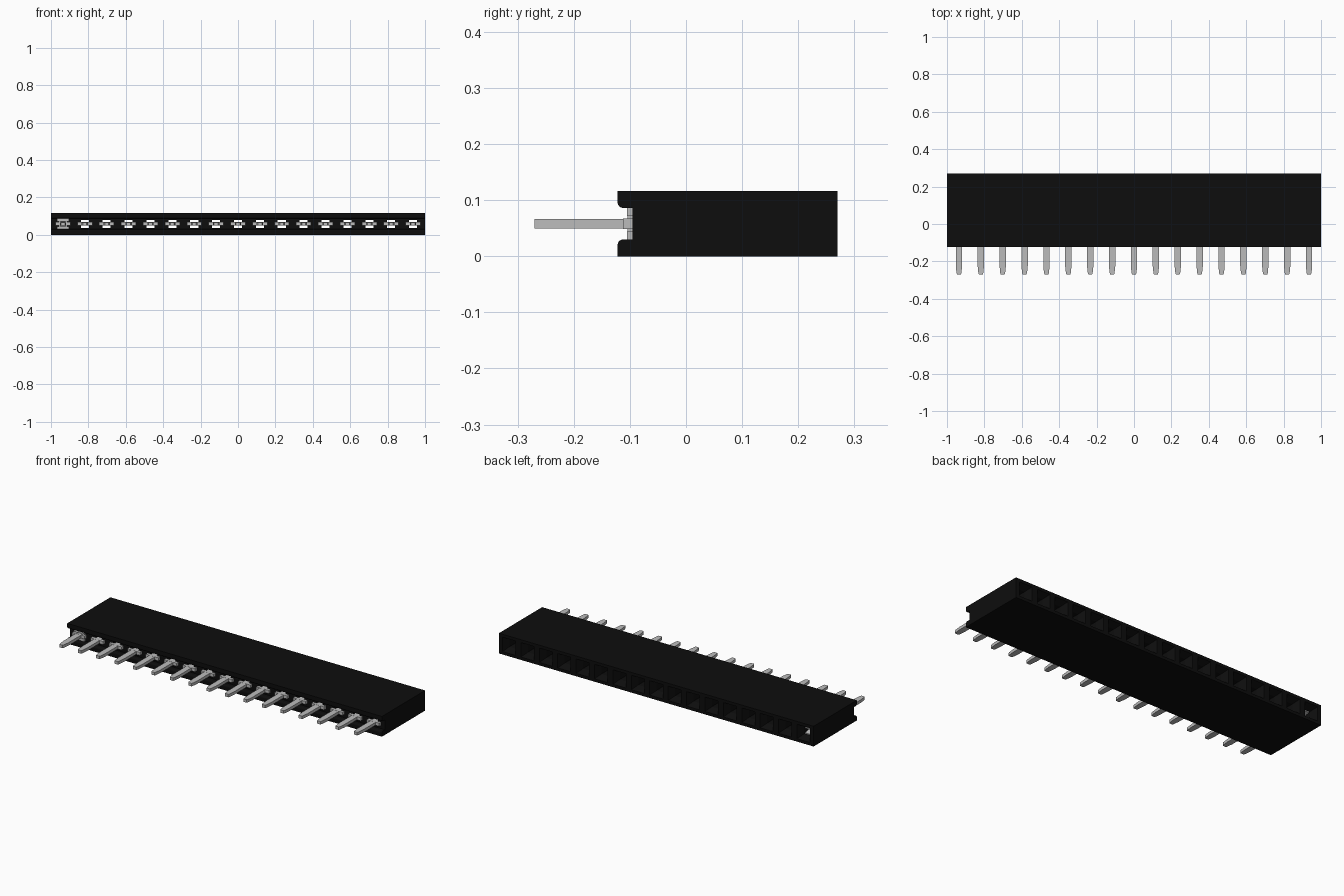
import bpy, bmesh, math

cube = bpy.data.objects.get("Cube")
if cube:
    bpy.data.objects.remove(cube, do_unlink=True)

COUNT = 17
PITCH = 0.117
MID = 0.058          # height of the pin row
xs = [(i - (COUNT - 1) / 2) * PITCH for i in range(COUNT)]


def material(name, value):
    m = bpy.data.materials.new(name)
    m.use_nodes = True
    colour = (value, value, value, 1)
    m.diffuse_color = colour
    m.node_tree.nodes["Principled BSDF"].inputs["Base Color"].default_value = colour
    return m


black = material("black plastic", 0.004)
metal = material("grey metal", 0.5)


def finish(bm, name, mat):
    bmesh.ops.recalc_face_normals(bm, faces=bm.faces)
    mesh = bpy.data.meshes.new(name)
    bm.to_mesh(mesh)
    bm.free()
    mesh.materials.append(mat)
    ob = bpy.data.objects.new(name, mesh)
    bpy.context.collection.objects.link(ob)
    return ob


def loft(bm, x, sections):
    """Rectangular tube along y; each section is (y, half width, z centre, half height)."""
    rings = []
    for y, w, z, h in sections:
        rings.append([bm.verts.new((x + a * w, y, z + b * h))
                      for a, b in ((-1, -1), (1, -1), (1, 1), (-1, 1))])
    for r, s in zip(rings, rings[1:]):
        for i in range(4):
            j = (i + 1) % 4
            bm.faces.new((r[i], r[j], s[j], s[i]))
    bm.faces.new(rings[0])
    bm.faces.new(rings[-1])


# Housing: side profile with a rounded front channel, extruded along x
FRONT, WALL, BACK, LIP, R = -0.122, -0.095, 0.27, 0.03, 0.01
half = [(BACK, 0), (FRONT, 0)]
for k in range(5):
    a = k * math.pi / 8
    half.append((FRONT + R - R * math.cos(a), LIP - R + R * math.sin(a)))
half.append((WALL, LIP))
profile = half + [(y, 2 * MID - z) for y, z in reversed(half)]

bm = bmesh.new()
end = bm.faces.new([bm.verts.new((-1, y, z)) for y, z in profile])
new = bmesh.ops.extrude_face_region(bm, geom=[end])["geom"]
bmesh.ops.translate(bm, vec=(2, 0, 0),
                    verts=[v for v in new if isinstance(v, bmesh.types.BMVert)])
housing = finish(bm, "housing", black)

# Through sockets with a flared mouth at the back
bm = bmesh.new()
for x in xs:
    loft(bm, x, [(-0.15, 0.0215, MID, 0.0215), (0.235, 0.0215, MID, 0.0215),
                 (0.28, 0.047, MID, 0.047)])
cutter = finish(bm, "socket_cutter", black)
cutter.hide_render = True
mod = housing.modifiers.new("sockets", "BOOLEAN")
mod.operation = "DIFFERENCE"
mod.solver = "EXACT"
mod.object = cutter
bpy.context.view_layer.objects.active = housing
bpy.ops.object.modifier_apply(modifier=mod.name)
bpy.data.objects.remove(cutter, do_unlink=True)

# Flat pins with tapered tips and wide shoulders in the channel
for i, x in enumerate(xs):
    bm = bmesh.new()
    loft(bm, x, [(-0.27, 0.010, MID, 0.0085), (-0.262, 0.013, MID, 0.0085),
                 (-0.225, 0.017, MID, 0.0085), (-0.08, 0.017, MID, 0.0085)])
    loft(bm, x, [(-0.112, 0.04, MID, 0.009), (WALL, 0.04, MID, 0.009)])
    finish(bm, f"pin_{i + 1}", metal)

# Spring contact fitted to the first socket: cross bars, posts and pinched arms
bm = bmesh.new()
for s in (-1, 1):
    loft(bm, xs[0], [(-0.105, 0.032, MID + s * 0.021, 0.007),
                     (WALL, 0.032, MID + s * 0.021, 0.007)])
    loft(bm, xs[0] + s * 0.017, [(-0.104, 0.004, MID, 0.018), (WALL, 0.004, MID, 0.018)])
    loft(bm, xs[0], [(-0.1, 0.018, MID + s * 0.017, 0.003),
                     (0.05, 0.018, MID + s * 0.017, 0.003),
                     (0.18, 0.015, MID + s * 0.005, 0.003),
                     (0.235, 0.015, MID + s * 0.016, 0.003)])
finish(bm, "spring_contact", metal)
